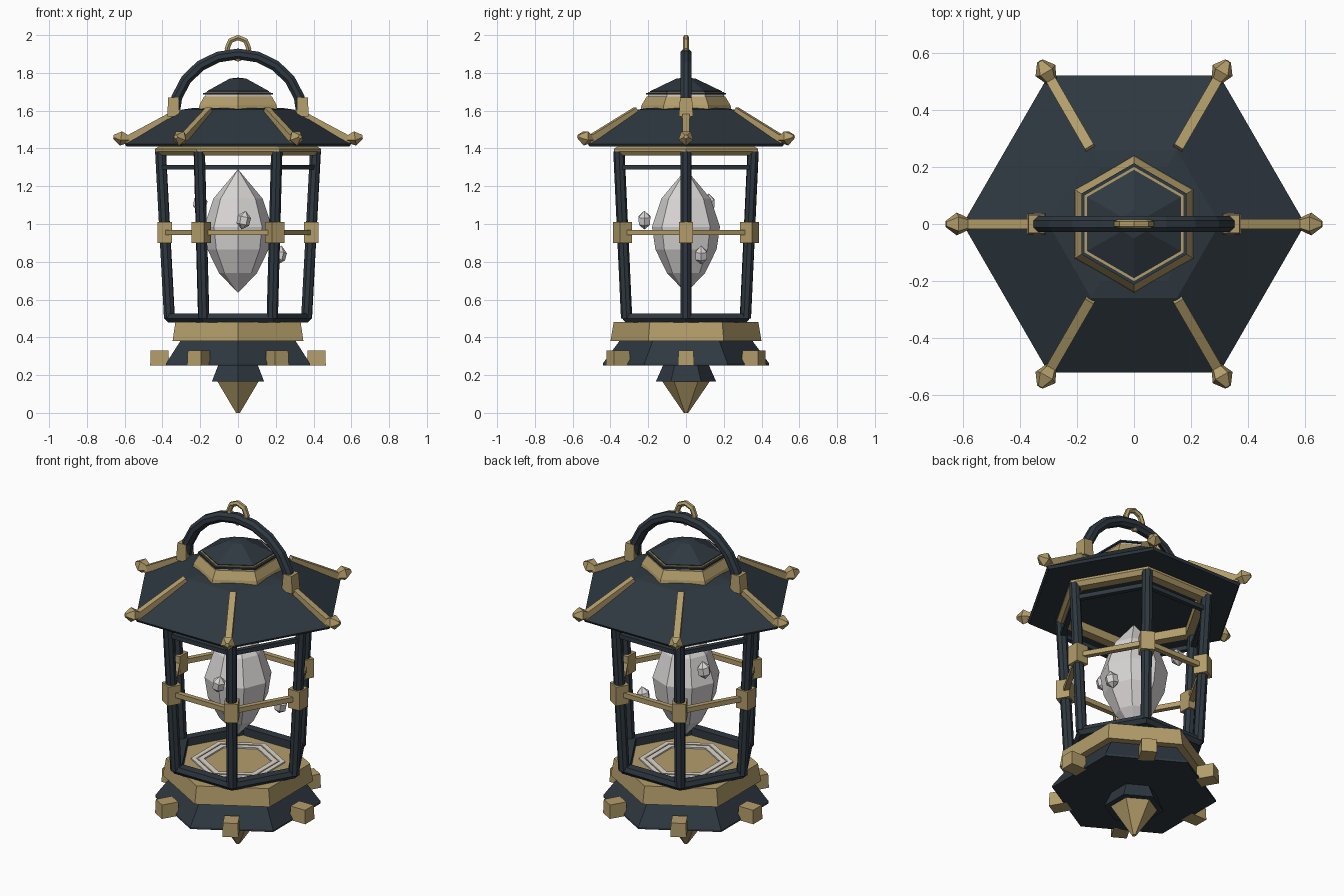
import bpy, bmesh, math
from mathutils import Vector, Matrix

cube = bpy.data.objects.get("Cube")
if cube:
    bpy.data.objects.remove(cube, do_unlink=True)


def material(name, color):
    m = bpy.data.materials.new(name)
    m.use_nodes = True
    m.diffuse_color = (*color, 1)
    bsdf = m.node_tree.nodes["Principled BSDF"]
    bsdf.inputs["Base Color"].default_value = (*color, 1)
    bsdf.inputs["Roughness"].default_value = 0.7
    return m


SLATE = material("dark slate metal", (0.028, 0.04, 0.052))
BRASS = material("brass", (0.45, 0.34, 0.145))
CRYSTAL = material("pale crystal", (0.7, 0.67, 0.67))
HEX = [math.radians(60 * i) for i in range(6)]
TURN = math.radians(30)


def finish(name, bm, mat):
    bmesh.ops.remove_doubles(bm, verts=bm.verts, dist=1e-5)
    bmesh.ops.recalc_face_normals(bm, faces=bm.faces)
    me = bpy.data.meshes.new(name)
    bm.to_mesh(me)
    bm.free()
    me.materials.append(mat)
    ob = bpy.data.objects.new(name, me)
    bpy.context.scene.collection.objects.link(ob)
    return ob


def lathe(name, profile, mat, sides=6, turn=0.0, ring=False, matrix=None):
    """Turn an (r, z) profile; ring=True closes the profile into a hollow band."""
    bm = bmesh.new()
    loops = []
    for r, z in profile:
        loops.append([bm.verts.new((r * math.cos(turn + math.tau * i / sides),
                                    r * math.sin(turn + math.tau * i / sides), z))
                      for i in range(sides)])
    pairs = list(zip(loops, loops[1:]))
    if ring:
        pairs.append((loops[-1], loops[0]))
    for a, b in pairs:
        for i in range(sides):
            j = (i + 1) % sides
            bm.faces.new((a[i], a[j], b[j], b[i]))
    if not ring:
        for loop, (r, z) in zip((loops[0], loops[-1]), (profile[0], profile[-1])):
            if r > 1e-4:
                bm.faces.new(loop)
    bmesh.ops.remove_doubles(bm, verts=bm.verts, dist=1e-5)
    bmesh.ops.dissolve_degenerate(bm, edges=bm.edges, dist=1e-6)
    if matrix:
        bm.transform(matrix)
    return finish(name, bm, mat)


def along(a, b):
    """Frame at a with local z pointing to b and local y kept level."""
    z = (Vector(b) - Vector(a)).normalized()
    y = Vector((0, 0, 1)).cross(z)
    y = y.normalized() if y.length > 1e-4 else Vector((0, 1, 0))
    rot = Matrix((y.cross(z), y, z)).transposed().to_4x4()
    return Matrix.Translation(a) @ rot


def rod(name, a, b, radius, mat, sides=8, turn=0.0):
    length = (Vector(b) - Vector(a)).length
    return lathe(name, [(radius, 0), (radius, length)], mat, sides, turn, matrix=along(a, b))


def box(name, center, size, angle, mat, taper=1.0):
    bm = bmesh.new()
    bmesh.ops.create_cube(bm, size=1)
    for v in bm.verts:
        if v.co.z > 0:
            v.co.x *= taper
            v.co.y *= taper
    bm.transform(Matrix.Translation(center) @ Matrix.Rotation(angle, 4, "Z")
                 @ Matrix.Diagonal((*size, 1)))
    return finish(name, bm, mat)


def tube(name, points, radius, mat, sides=8, closed=False):
    """Sweep a round section along a path lying in the xz plane."""
    bm = bmesh.new()
    pts = [Vector(p) for p in points]
    n = len(pts)
    loops = []
    for i, p in enumerate(pts):
        prev = pts[i - 1] if closed or i else p
        nxt = pts[(i + 1) % n] if closed or i < n - 1 else p
        t = (nxt - prev).normalized()
        side = Vector((0, 1, 0))
        out = side.cross(t)
        loops.append([bm.verts.new(p + radius * (math.cos(k) * out + math.sin(k) * side))
                      for k in (math.tau * (s + 0.5) / sides for s in range(sides))])
    for i in range(n if closed else n - 1):
        a, b = loops[i], loops[(i + 1) % n]
        for s in range(sides):
            bm.faces.new((a[s], a[(s + 1) % sides], b[(s + 1) % sides], b[s]))
    if not closed:
        bm.faces.new(loops[0])
        bm.faces.new(loops[-1])
    return finish(name, bm, mat)


def polar(r, a, z):
    return Vector((r * math.cos(a), r * math.sin(a), z))


# Base: spike, neck, plinth and brass band
lathe("bottom_spike", [(0.012, 0), (0.125, 0.165)], BRASS, turn=TURN)
lathe("bottom_neck", [(0.16, 0.165), (0.12, 0.255)], SLATE, turn=TURN)
lathe("plinth", [(0.44, 0.25), (0.44, 0.262), (0.36, 0.37), (0.35, 0.385)], SLATE, turn=TURN)
lathe("base_band", [(0.4, 0.38), (0.383, 0.48)], BRASS, turn=TURN)
lathe("floor_glow_ring", [(0.25, 0.478), (0.25, 0.488), (0.18, 0.488), (0.18, 0.478)],
      CRYSTAL, turn=TURN, ring=True)
lathe("floor_glow_trim", [(0.222, 0.48), (0.222, 0.491), (0.212, 0.491), (0.212, 0.48)],
      BRASS, turn=TURN, ring=True)
lathe("lower_frame", [(0.37, 0.478), (0.39, 0.5), (0.38, 0.525), (0.325, 0.525), (0.325, 0.478)],
      SLATE, ring=True)

# Cage: posts, rails, clasps and feet at each corner
for i, a in enumerate(HEX):
    b = a + math.radians(60)
    rod(f"post_{i}", polar(0.363, a, 0.5), polar(0.41, a, 1.385), 0.03, SLATE, turn=TURN / 2)
    rod(f"upper_rail_{i}", polar(0.405, a, 1.3), polar(0.405, b, 1.3), 0.018, SLATE, 4, TURN * 1.5)
    rod(f"middle_rail_{i}", polar(0.388, a, 0.955), polar(0.388, b, 0.955), 0.02, BRASS, 4, TURN * 1.5)
    box(f"clasp_{i}", polar(0.388, a, 0.955), (0.075, 0.075, 0.11), a, BRASS)
    box(f"foot_{i}", polar(0.415, a, 0.29), (0.1, 0.085, 0.08), a, BRASS, 0.94)

# Roof with corner ribs and pointed tips
lathe("upper_frame", [(0.42, 1.362), (0.44, 1.385), (0.44, 1.398), (0.4, 1.42), (0.36, 1.42), (0.36, 1.362)],
      BRASS, ring=True)
lathe("roof", [(0.59, 1.41), (0.6, 1.424), (0.3, 1.605), (0.23, 1.615)], SLATE)
for i, a in enumerate(HEX):
    rod(f"roof_rib_{i}", polar(0.305, a, 1.6), polar(0.6, a, 1.442), 0.025, BRASS, 4, TURN * 1.5)
    lathe(f"rib_tip_{i}", [(0.02, 0), (0.042, 0.045), (0.012, 0.085)], BRASS, 5,
          matrix=along(polar(0.575, a, 1.45), polar(0.655, a, 1.462)))

# Top cap stack
lathe("cap_collar", [(0.24, 1.608), (0.235, 1.63), (0.208, 1.675)], BRASS, turn=TURN)
lathe("cap_glow", [(0.2, 1.67), (0.2, 1.69)], CRYSTAL, turn=TURN)
lathe("cap_rim", [(0.213, 1.685), (0.213, 1.694)], SLATE, turn=TURN)
lathe("cap_trim", [(0.2, 1.69), (0.2, 1.699)], BRASS, turn=TURN)
lathe("cap", [(0.19, 1.695), (0.19, 1.703), (0.05, 1.77), (0, 1.775)], SLATE, turn=TURN)

# Carrying handle, its brackets and hanging loop
arch = [(0.34 * math.cos(t), 0, 1.57 + 0.33 * math.sin(t))
        for t in (math.pi * k / 10 for k in range(11))]
tube("handle", arch, 0.031, SLATE)
for side, label in ((1, "left"), (-1, "right")):
    box(f"{label}_handle_bracket", (side * 0.342, 0, 1.62), (0.065, 0.075, 0.1), 0, BRASS, 0.85)
    box(f"{label}_bracket_foot", (side * 0.345, 0, 1.565), (0.045, 0.05, 0.07), 0, BRASS)
loop = [(0.057 * math.sin(math.tau * k / 8), 0, 1.93 + 0.057 * math.cos(math.tau * k / 8))
        for k in range(8)]
tube("hanging_loop", loop, 0.016, BRASS, 6, closed=True)

# Large crystal and its floating shards
lathe("crystal", [(0, 0.635), (0.1, 0.74), (0.162, 0.865), (0.18, 0.985), (0.13, 1.135), (0, 1.29)],
      CRYSTAL, 8)
for i, (x, y, z) in enumerate([(0.03, -0.22, 1.02), (0.22, 0.08, 0.835), (-0.2, 0.12, 1.11)]):
    lathe(f"shard_{i}", [(0, -0.05), (0.034, -0.022), (0.036, 0.018), (0, 0.052)], CRYSTAL, 6,
          matrix=Matrix.Translation((x, y, z)) @ Matrix.Rotation(0.2, 4, "Y"))
